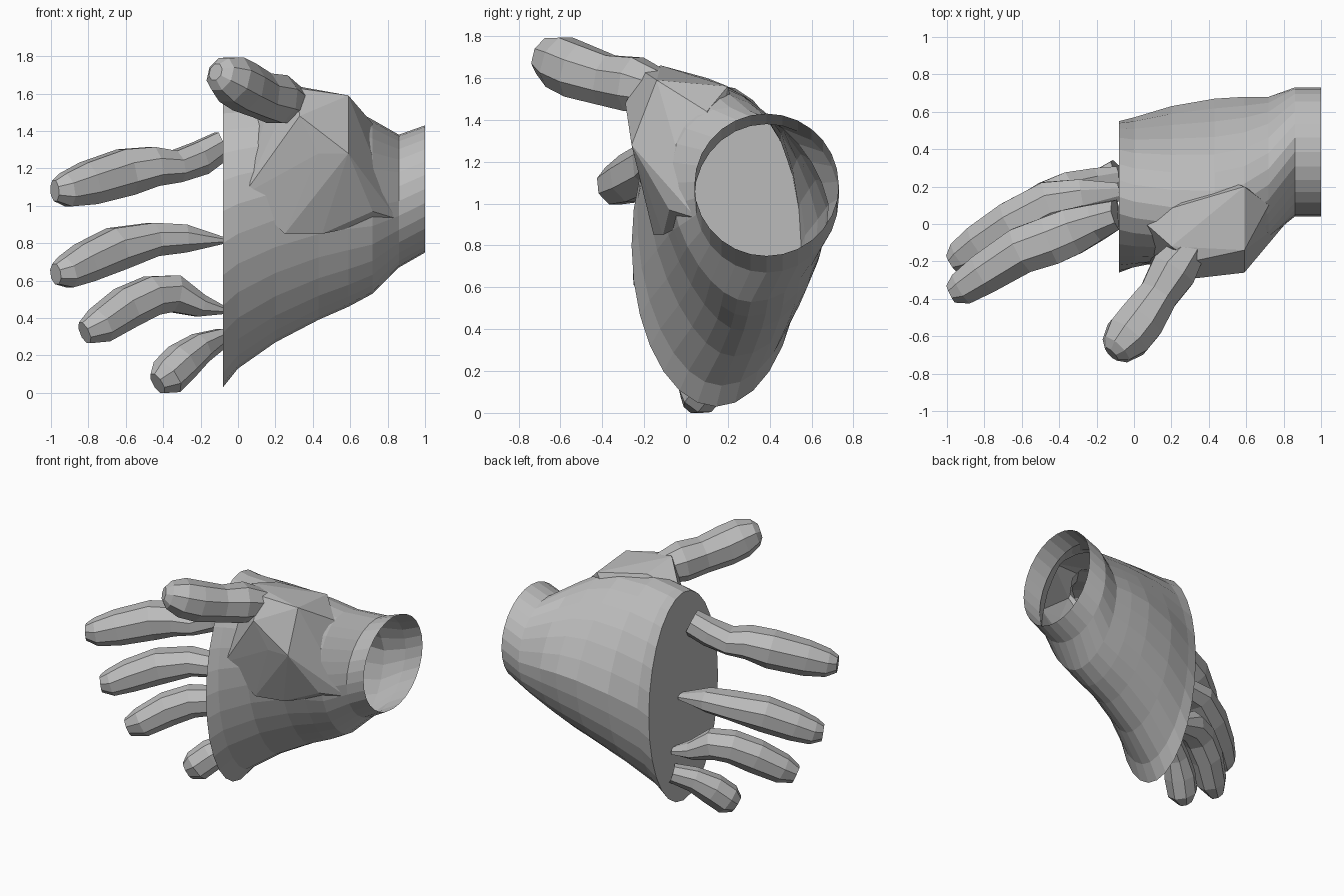
import bpy, bmesh, math
from mathutils import Vector

if "Cube" in bpy.data.objects:
    bpy.data.objects.remove(bpy.data.objects["Cube"], do_unlink=True)

grey = bpy.data.materials.new("plain grey")
grey.use_nodes = True
grey.diffuse_color = (0.5, 0.5, 0.5, 1)
grey.node_tree.nodes["Principled BSDF"].inputs["Base Color"].default_value = (0.5, 0.5, 0.5, 1)


def finish(name, bm):
    bmesh.ops.recalc_face_normals(bm, faces=bm.faces)
    mesh = bpy.data.meshes.new(name)
    bm.to_mesh(mesh)
    bm.free()
    mesh.materials.append(grey)
    obj = bpy.data.objects.new(name, mesh)
    bpy.context.scene.collection.objects.link(obj)
    return obj


def loft(name, rings):
    """Skin a list of point rings and close both ends."""
    bm = bmesh.new()
    loops = [[bm.verts.new(p) for p in ring] for ring in rings]
    for a, b in zip(loops, loops[1:]):
        for i in range(len(a)):
            j = (i + 1) % len(a)
            bm.faces.new((a[i], a[j], b[j], b[i]))
    bm.faces.new(loops[0])
    bm.faces.new(loops[-1])
    return finish(name, bm)


def digit(name, path, limit=None):
    """Eight-sided tube along a path of (x, y, z, half width, half height)."""
    pts = [Vector(p[:3]) for p in path]
    rings = []
    for i, (x, y, z, w, h) in enumerate(path):
        along = (pts[min(i + 1, len(pts) - 1)] - pts[max(i - 1, 0)]).normalized()
        side = along.cross(Vector((0, 0, 1))).normalized()
        up = side.cross(along)
        ring = []
        for k in range(8):
            a = math.tau * (k + 0.5) / 8
            p = pts[i] + (side * w * math.cos(a) + up * h * math.sin(a)) * 1.08
            if limit is not None:
                p.x = min(p.x, limit)
            ring.append(p)
        rings.append(ring)
    return loft(name, rings)


# Palm and wrist: oval sections
# (x, front, back, bottom, top, forward lean of the upper half, hollow of the lower front)
sections = [
    (-0.08, -0.26, 0.55, 0.03, 1.57, 0, 0),
    (0.0, -0.23, 0.57, 0.13, 1.57, 0.05, 0.02),
    (0.2, -0.17, 0.63, 0.27, 1.58, 0.14, 0.05),
    (0.43, -0.12, 0.67, 0.39, 1.57, 0.19, 0.06),
    (0.59, -0.09, 0.68, 0.46, 1.53, 0.17, 0.05),
    (0.72, -0.06, 0.68, 0.53, 1.46, 0.1, 0.04),
    (0.86, 0.04, 0.73, 0.67, 1.38, 0, 0),
    (1.0, 0.04, 0.73, 0.75, 1.43, 0, 0),
]
SIDES = 28
palm_rings = []
for x, y0, y1, z0, z1, lean, hollow in sections:
    ring = []
    for k in range(SIDES):
        c, s = math.cos(math.tau * k / SIDES), math.sin(math.tau * k / SIDES)
        dent = 2 * hollow * min(c, 0) * min(s, 0)
        ring.append((x, (y0 + y1 + (y1 - y0) * c) / 2 - lean * max(s, 0) + dent,
                     (z0 + z1 + (z1 - z0) * s) / 2))
    palm_rings.append(ring)
palm = loft("palm", palm_rings)

# Angular muscle and web at the base of the thumb
bm = bmesh.new()
for p in [(0.59, -0.14, 1.59), (0.43, -0.14, 1.61), (0.59, 0.2, 1.56), (0.25, 0.1, 1.6),
          (0.59, -0.26, 1.28), (0.43, -0.26, 1.28), (0.85, 0.05, 0.93), (0.72, -0.08, 0.97),
          (0.72, 0.1, 1.44), (0.2, -0.22, 1.42), (0.03, -0.2, 1.06), (0.03, 0.03, 1.5),
          (0.33, -0.29, 1.48), (0.31, -0.2, 1.63), (0.2, -0.12, 1.66),
          (0.25, -0.155, 0.85), (0.45, -0.11, 0.85), (0.3, 0.3, 1.2)]:
    bm.verts.new(p)
bmesh.ops.convex_hull(bm, input=bm.verts)
loose = [v for v in bm.verts if not v.link_faces]
bmesh.ops.delete(bm, geom=loose, context='VERTS')
thumb_base = finish("thumb_base", bm)

# Thumb
thumb = digit("thumb", [
    (0.32, -0.1, 1.53, 0.08, 0.09),
    (0.21, -0.25, 1.57, 0.125, 0.13),
    (0.13, -0.38, 1.59, 0.105, 0.12),
    (0.035, -0.52, 1.635, 0.125, 0.13),
    (-0.035, -0.605, 1.675, 0.125, 0.125),
    (-0.095, -0.67, 1.705, 0.09, 0.09),
    (-0.12, -0.695, 1.715, 0.045, 0.045),
])

# Merge the thumb into the palm, then open the wrist
for part in (thumb_base, thumb):
    mod = palm.modifiers.new("join", 'BOOLEAN')
    mod.operation = 'UNION'
    mod.solver = 'EXACT'
    mod.object = part
    bpy.context.view_layer.objects.active = palm
    bpy.ops.object.modifier_apply(modifier=mod.name)
    bpy.data.objects.remove(part, do_unlink=True)
bm = bmesh.new()
bm.from_mesh(palm.data)
opening = [f for f in bm.faces if all(v.co.x > 0.999 for v in f.verts)]
bmesh.ops.delete(bm, geom=opening, context='FACES')
bm.to_mesh(palm.data)
bm.free()

# Fingers
fingers = {
    "index_finger": [
        (-0.08, 0.05, 1.31, 0.08, 0.09), (-0.2, 0.01, 1.255, 0.1, 0.09),
        (-0.33, -0.04, 1.21, 0.125, 0.085),
        (-0.45, -0.09, 1.21, 0.13, 0.105), (-0.6, -0.14, 1.18, 0.125, 0.125),
        (-0.8, -0.265, 1.12, 0.11, 0.115), (-0.92, -0.345, 1.085, 0.09, 0.09),
        (-0.98, -0.375, 1.08, 0.05, 0.055)],
    "middle_finger": [
        (-0.08, 0.17, 0.815, 0.05, 0.02), (-0.28, 0.14, 0.825, 0.1, 0.075),
        (-0.45, 0.11, 0.82, 0.12, 0.09), (-0.65, 0.01, 0.77, 0.115, 0.115),
        (-0.82, -0.1, 0.695, 0.105, 0.105), (-0.92, -0.175, 0.645, 0.09, 0.085),
        (-0.975, -0.21, 0.635, 0.05, 0.055)],
    "ring_finger": [
        (-0.08, 0.25, 0.445, 0.06, 0.025), (-0.2, 0.22, 0.465, 0.08, 0.06),
        (-0.34, 0.18, 0.53, 0.1, 0.1), (-0.46, 0.12, 0.52, 0.11, 0.105),
        (-0.6, 0.04, 0.455, 0.105, 0.11), (-0.74, -0.07, 0.36, 0.095, 0.095),
        (-0.82, -0.115, 0.32, 0.05, 0.06)],
    "little_finger": [
        (-0.08, 0.28, 0.285, 0.07, 0.06), (-0.2, 0.2, 0.24, 0.08, 0.08),
        (-0.3, 0.12, 0.165, 0.1, 0.1), (-0.38, 0.055, 0.085, 0.095, 0.1),
        (-0.43, 0.025, 0.05, 0.05, 0.06)],
}
for name, path in fingers.items():
    digit(name, path, limit=-0.081)
